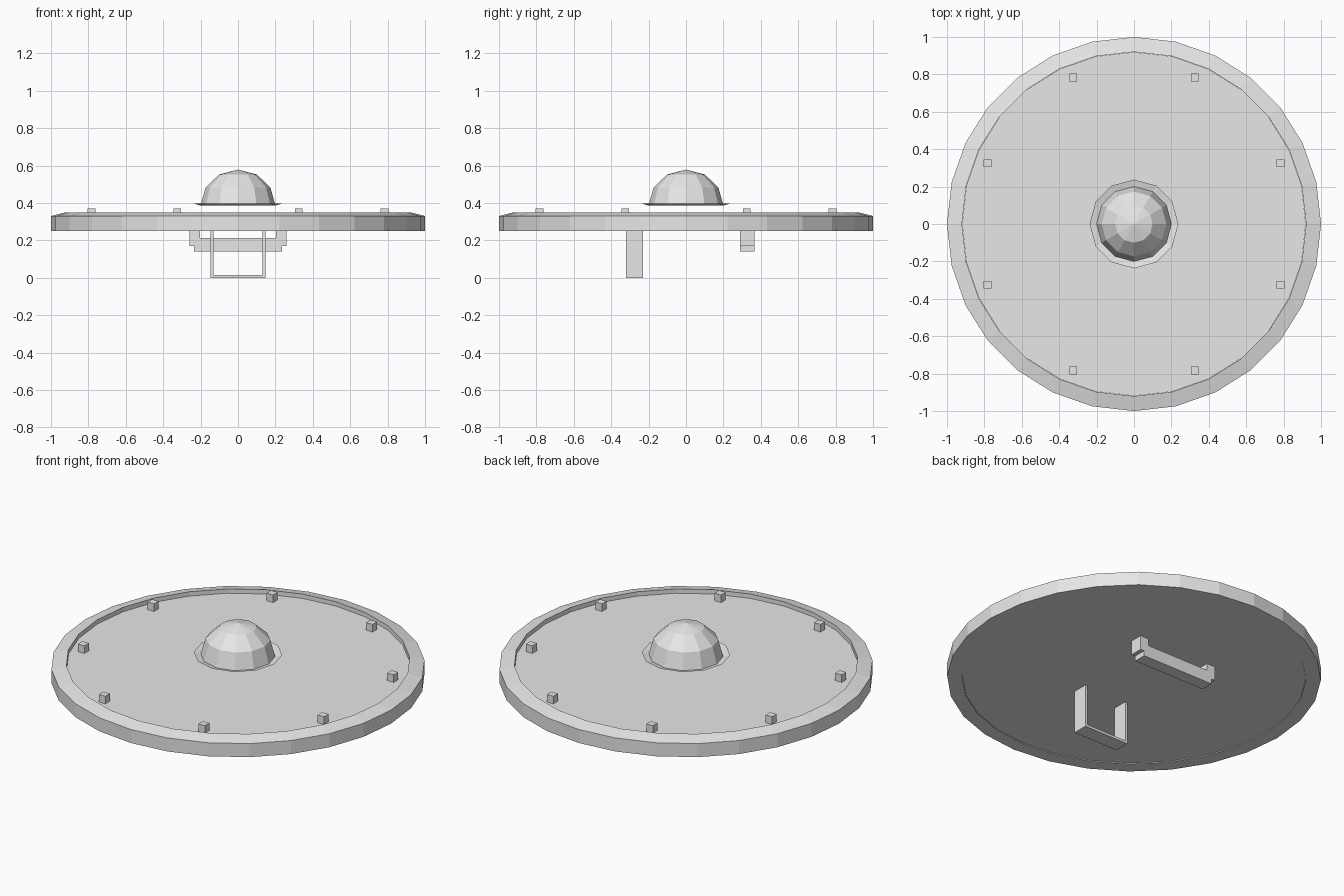
import bpy, math

if "Cube" in bpy.data.objects:
    bpy.data.objects.remove(bpy.data.objects["Cube"])

grey = bpy.data.materials.new("light grey")
grey.diffuse_color = (0.8, 0.8, 0.8, 1)
grey.use_nodes = True
grey.node_tree.nodes["Principled BSDF"].inputs["Base Color"].default_value = grey.diffuse_color


def make(name, verts, faces):
    me = bpy.data.meshes.new(name)
    me.from_pydata(verts, [], faces)
    me.materials.append(grey)
    ob = bpy.data.objects.new(name, me)
    bpy.context.collection.objects.link(ob)
    return ob


def lathe(name, profile, sides, closed=False, cap_start=False, cap_end=False):
    """Spin (radius, z) points, listed from bottom outside to top inside."""
    verts, faces = [], []
    for r, z in profile:
        for i in range(sides):
            a = 2 * math.pi * i / sides
            verts.append((r * math.cos(a), r * math.sin(a), z))
    n = len(profile)
    for k in range(n if closed else n - 1):
        a, b = k * sides, (k + 1) % n * sides
        for i in range(sides):
            j = (i + 1) % sides
            faces.append((a + i, a + j, b + j, b + i))
    if cap_start:
        faces.append(tuple(reversed(range(sides))))
    if cap_end:
        top = (n - 1) * sides
        faces.append(tuple(range(top, top + sides)))
    return make(name, verts, faces)


def extrude_y(name, half, y0, y1):
    """Mirror a half outline (x, z) across x = 0 and extrude it along y.
    The half runs along the outside, then back along the inside."""
    m = len(half) // 2
    outer, inner = half[:m], half[m:][::-1]
    out = outer + [(-x, z) for x, z in reversed(outer)]
    inn = inner + [(-x, z) for x, z in reversed(inner)]
    n = len(out)
    verts = [(x, y, z) for y in (y0, y1) for x, z in out + inn]
    faces = []
    for k in range(n - 1):
        o, i, d = k, n + k, 2 * n
        faces += [(o, i, i + 1, o + 1), (o + d, o + 1 + d, i + 1 + d, i + d),
                  (o, o + 1, o + 1 + d, o + d), (i, i + d, i + 1 + d, i + 1)]
    for k in (0, n - 1):
        q = (k, n + k, 3 * n + k, 2 * n + k)
        faces.append(q[::-1] if k == 0 else q)
    return make(name, verts, faces)


def box(name, lo, hi):
    verts = [(x, y, z) for z in (lo[2], hi[2]) for y in (lo[1], hi[1]) for x in (lo[0], hi[0])]
    return make(name, verts, [(0, 2, 3, 1), (4, 5, 7, 6), (0, 1, 5, 4),
                              (1, 3, 7, 5), (3, 2, 6, 7), (2, 0, 4, 6)])


# Shield body and its bevelled rim
lathe("shield_rim", [(0.92, 0.25), (1.0, 0.25), (1.0, 0.33), (0.92, 0.35)], 28, closed=True)
lathe("shield_disc", [(0.919, 0.254), (0.919, 0.325)], 28, cap_start=True, cap_end=True)

# Central boss: a flared lip below a half sphere
dome = [(0.2 * math.cos(math.radians(a)), 0.388 + 0.19 * math.sin(math.radians(a)))
        for a in (0, 30, 60)]
dome.append((0.001, 0.578))
lathe("boss_dome", dome, 12, cap_end=True)
lathe("boss_lip", [(0.2, 0.386), (0.237, 0.397), (0.2, 0.388)], 12)

# Eight square studs around the face
for x, y in ((0.325, 0.783), (0.783, 0.325)):
    for sx in (-1, 1):
        for sy in (-1, 1):
            cx, cy = sx * x, sy * y
            box("stud", (cx - 0.021, cy - 0.021, 0.32), (cx + 0.021, cy + 0.021, 0.37))

# Arm strap: thin U-shaped band
extrude_y("arm_strap", [(0.147, 0.254), (0.147, 0.0), (0.132, 0.015), (0.132, 0.254)],
          -0.32, -0.23)

# Hand grip: bar between two stepped posts
extrude_y("hand_grip", [(0.26, 0.254), (0.26, 0.17), (0.235, 0.17), (0.235, 0.14),
                        (0.204, 0.213), (0.204, 0.213), (0.204, 0.213), (0.204, 0.254)],
          0.29, 0.365)
for ob in bpy.data.objects:
    ob.data.validate()
